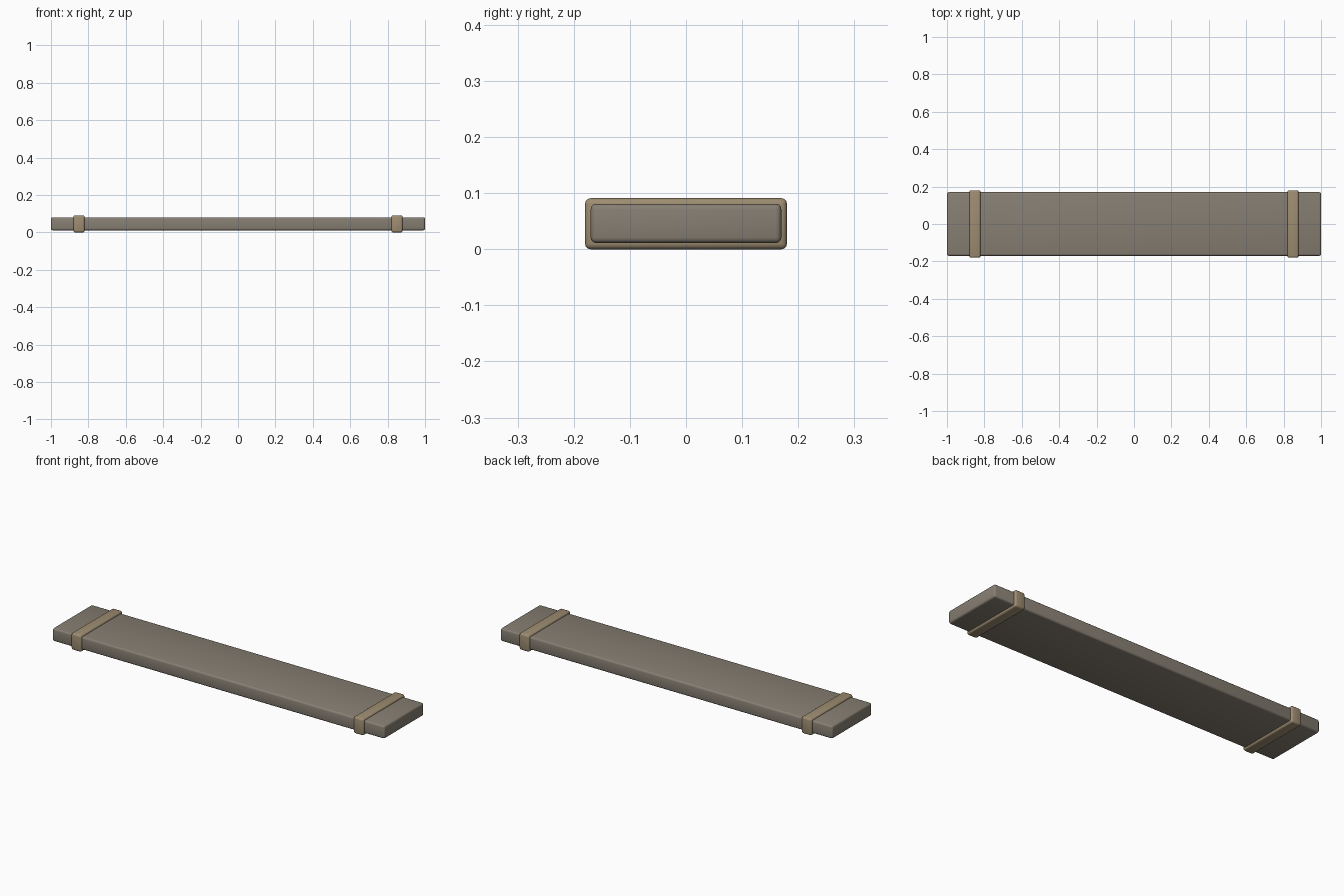
import bpy, math

if "Cube" in bpy.data.objects:
    bpy.data.objects.remove(bpy.data.objects["Cube"])


def material(name, rgb):
    m = bpy.data.materials.new(name)
    m.diffuse_color = (*rgb, 1)
    m.use_nodes = True
    m.node_tree.nodes["Principled BSDF"].inputs["Base Color"].default_value = m.diffuse_color
    return m


def rounded_box(name, loc, size, bevel, mat):
    bpy.ops.mesh.primitive_cube_add(size=1, location=loc)
    ob = bpy.context.object
    ob.name = name
    ob.scale = size
    bpy.ops.object.transform_apply(location=False, rotation=False, scale=True)
    mod = ob.modifiers.new("rounded_edges", 'BEVEL')
    mod.width = bevel
    mod.segments = 3
    bpy.ops.object.modifier_apply(modifier=mod.name)
    bpy.ops.object.shade_smooth_by_angle(angle=math.radians(35))
    ob.data.materials.append(mat)
    return ob


plank_mat = material("weathered grey brown", (0.24, 0.21, 0.17))
band_mat = material("tan strap", (0.34, 0.265, 0.165))

# long flat plank
rounded_box("plank", (0, 0, 0.046), (2, 0.34, 0.07), 0.01, plank_mat)

# band around each end
for side, label in ((-1, "left"), (1, "right")):
    rounded_box(label + "_band", (side * 0.85, 0, 0.0455), (0.06, 0.36, 0.091), 0.01, band_mat)
